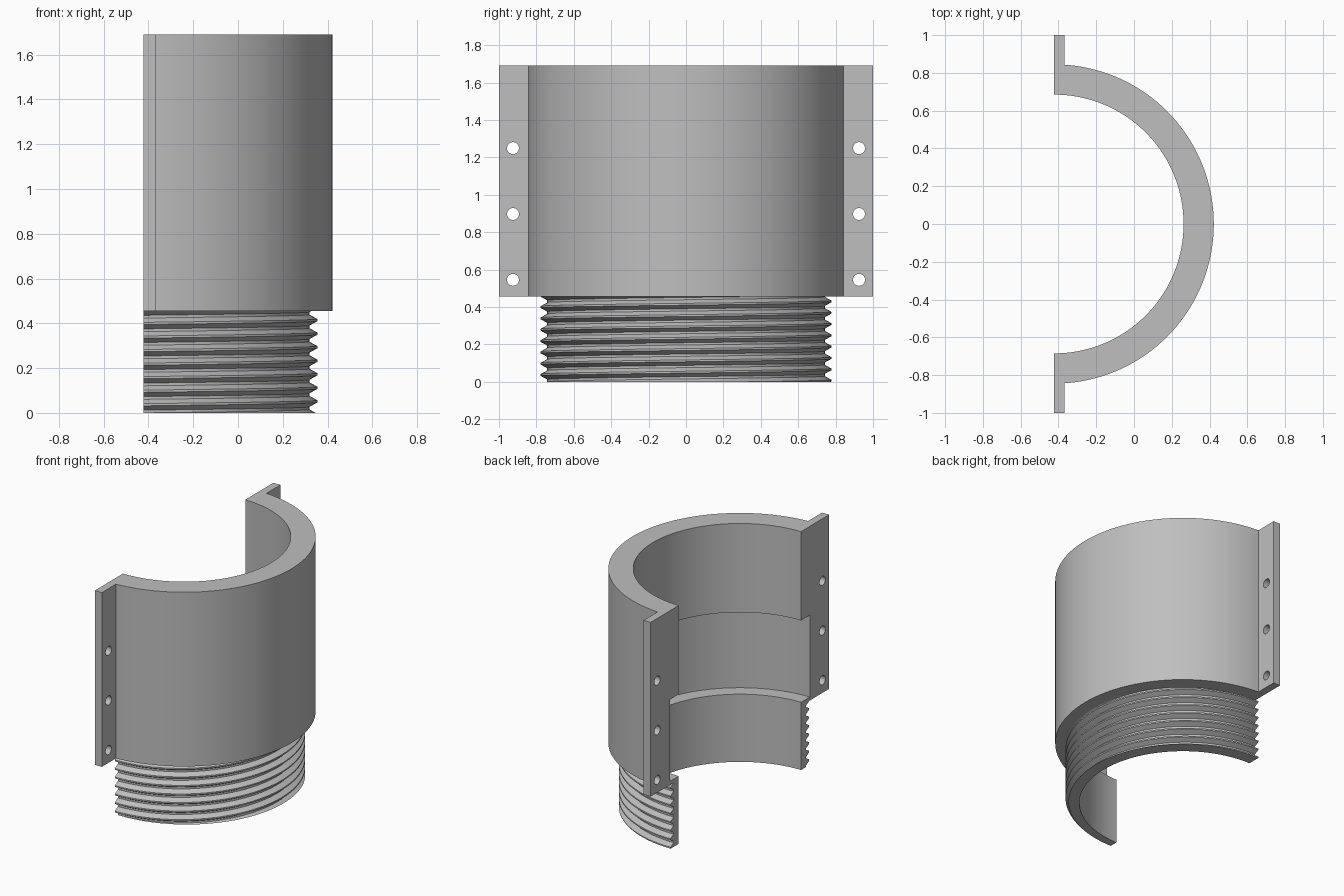
import bpy, bmesh, math

if "Cube" in bpy.data.objects:
    bpy.data.objects.remove(bpy.data.objects["Cube"], do_unlink=True)

AXIS_X = -0.4225          # cut plane and axis of the half cylinder
R_OUT, R_BORE, R_RECESS = 0.845, 0.685, 0.783
Z_NECK, Z_TOP = 0.455, 1.69
R_CREST, R_ROOT, PITCH = 0.777, 0.742, 0.0605
SEGMENTS = 72

grey = bpy.data.materials.new("plain grey")
grey.use_nodes = True
COLOUR = (0.52, 0.52, 0.52, 1)
grey.diffuse_color = COLOUR
grey.node_tree.nodes["Principled BSDF"].inputs["Base Color"].default_value = COLOUR


def finish(bm, name):
    """Turn a bmesh into a shaded object."""
    bmesh.ops.recalc_face_normals(bm, faces=bm.faces)
    mesh = bpy.data.meshes.new(name)
    bm.to_mesh(mesh)
    bm.free()
    mesh.materials.append(grey)
    obj = bpy.data.objects.new(name, mesh)
    bpy.context.collection.objects.link(obj)
    return obj


def smooth(obj):
    bpy.ops.object.select_all(action='DESELECT')
    obj.select_set(True)
    bpy.context.view_layer.objects.active = obj
    bpy.ops.object.shade_smooth_by_angle(angle=math.radians(25))


def half_lathe(name, profile):
    """Sweep a closed (radius, z) profile through half a turn and cap the ends."""
    bm = bmesh.new()
    rings = []
    for i in range(SEGMENTS + 1):
        turn = i / SEGMENTS
        a = math.pi * (turn - 0.5)
        rings.append([bm.verts.new((AXIS_X + r * math.cos(a), r * math.sin(a), z))
                      for r, z in profile(turn)])
    n = len(rings[0])
    for a, b in zip(rings, rings[1:]):
        for j in range(n):
            k = (j + 1) % n
            bm.faces.new((a[j], a[k], b[k], b[j]))
    bm.faces.new(rings[0])
    bm.faces.new(rings[-1])
    bmesh.ops.remove_doubles(bm, verts=bm.verts, dist=1e-5)
    obj = finish(bm, name)
    smooth(obj)
    return obj


# Upper shell with a wide groove inside
def shell_profile(turn):
    return [(R_BORE, Z_NECK), (R_OUT, Z_NECK), (R_OUT, Z_TOP), (R_BORE, Z_TOP),
            (R_BORE, 1.06), (R_RECESS, 1.06), (R_RECESS, 0.48), (R_BORE, 0.48)]


# Threaded neck: the tooth outline climbs half a pitch over the half turn
TOOTH = [(0.0, R_ROOT), (0.2, R_ROOT), (0.52, R_CREST), (0.68, R_CREST), (1.0, R_ROOT)]


def thread_radius(phase):
    phase %= 1.0
    for (p0, r0), (p1, r1) in zip(TOOTH, TOOTH[1:]):
        if phase <= p1:
            return r0 + (r1 - r0) * (phase - p0) / (p1 - p0)


def neck_profile(turn):
    points = [(R_BORE, 0)]
    shift = turn / 2
    for tooth in range(-2, 10):
        for p, _ in TOOTH[:-1]:
            z = min(max((tooth + p + shift) * PITCH, 0), Z_NECK)
            points.append((thread_radius(z / PITCH - shift), z))
    return points + [(R_BORE, Z_NECK)]


half_lathe("collar_shell", shell_profile)
half_lathe("threaded_neck", neck_profile)


# Bolt flanges with four through holes each
def box(x0, x1, y0, y1, z0, z1):
    bm = bmesh.new()
    bmesh.ops.create_cube(bm, size=1)
    for v in bm.verts:
        v.co = (x1 if v.co.x > 0 else x0, y1 if v.co.y > 0 else y0, z1 if v.co.z > 0 else z0)
    return bm


def flange(name, side):
    y0, y1 = sorted((side * 0.8432, side * 1.0))
    obj = finish(box(AXIS_X, AXIS_X + 0.055, y0, y1, Z_NECK, Z_TOP), name)
    bm = bmesh.new()
    for i in range(4):
        made = bmesh.ops.create_cone(bm, cap_ends=True, segments=32,
                                     radius1=0.032, radius2=0.032, depth=0.3)
        for v in made["verts"]:
            x, y, z = v.co
            v.co = (AXIS_X + z, side * 0.925 + y, 0.545 + 0.352 * i + x)
    cutter = finish(bm, "hole_cutter")
    cutter.hide_render = True
    mod = obj.modifiers.new("holes", 'BOOLEAN')
    mod.operation = 'DIFFERENCE'
    mod.solver = 'EXACT'
    mod.object = cutter
    bpy.context.view_layer.objects.active = obj
    bpy.ops.object.modifier_apply(modifier=mod.name)
    bpy.data.objects.remove(cutter, do_unlink=True)
    smooth(obj)


flange("front_flange", -1)
flange("back_flange", 1)
